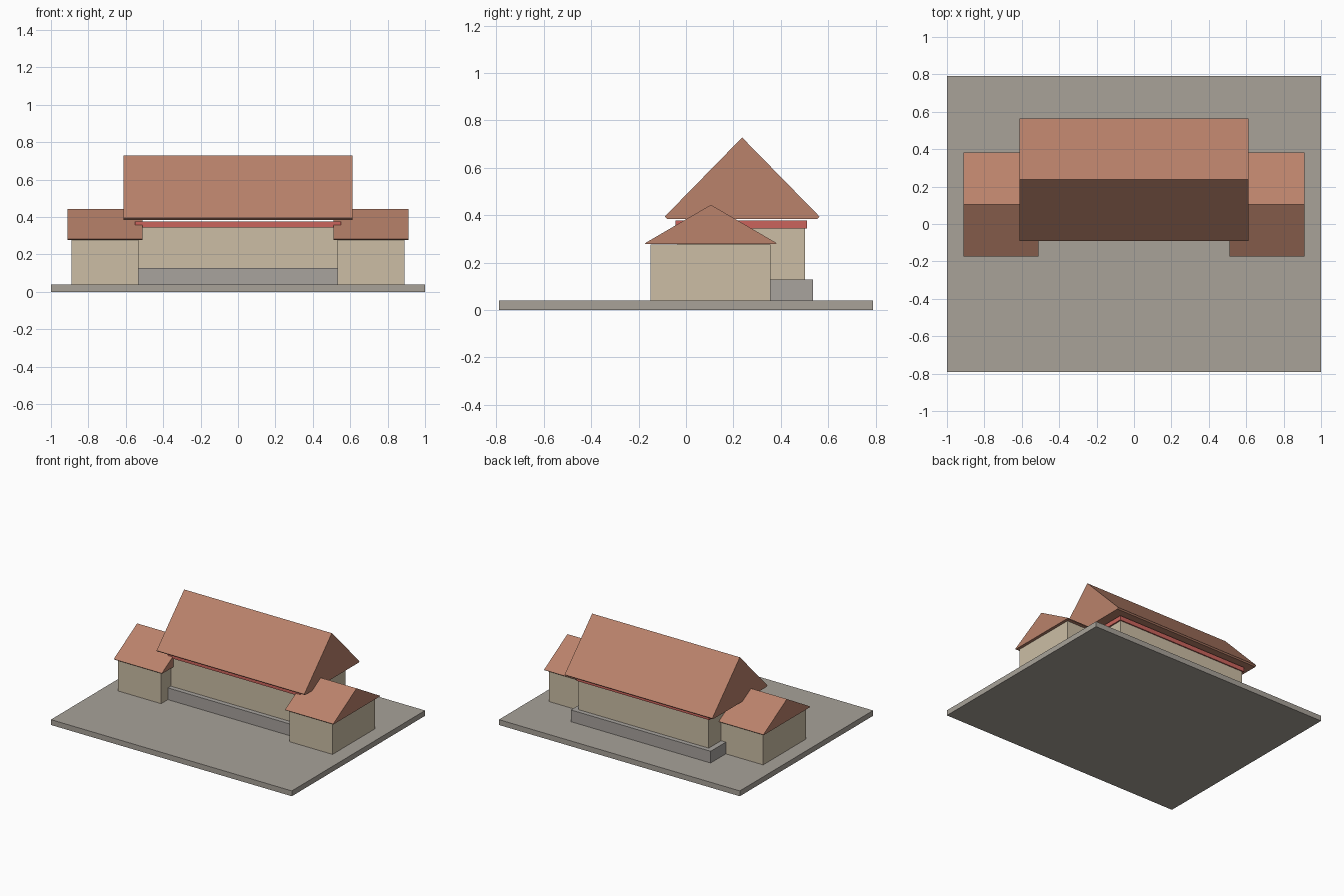
import bpy
import bmesh

cube = bpy.data.objects.get("Cube")
if cube:
    bpy.data.objects.remove(cube, do_unlink=True)


def linear(c):
    c /= 255
    return c / 12.92 if c <= 0.04045 else ((c + 0.055) / 1.055) ** 2.4


def material(name, *rgb):
    color = (*[linear(c) for c in rgb], 1)
    mat = bpy.data.materials.new(name)
    mat.use_nodes = True
    mat.diffuse_color = color
    mat.node_tree.nodes["Principled BSDF"].inputs["Base Color"].default_value = color
    return mat


paving = material("paving grey", 168, 162, 153)
stone = material("plinth grey", 168, 163, 158)
plaster = material("cream plaster", 204, 190, 165)
tile = material("terracotta tile", 186, 130, 107)
red = material("red beam", 203, 100, 92)


def extrude_profile(name, profile, x0, x1, mat):
    """Extrude a closed (y, z) profile along x."""
    bm = bmesh.new()
    face = bm.faces.new([bm.verts.new((x0, y, z)) for y, z in profile])
    new = bmesh.ops.extrude_face_region(bm, geom=[face])["geom"]
    verts = [v for v in new if isinstance(v, bmesh.types.BMVert)]
    bmesh.ops.translate(bm, verts=verts, vec=(x1 - x0, 0, 0))
    bmesh.ops.recalc_face_normals(bm, faces=bm.faces)
    mesh = bpy.data.meshes.new(name)
    bm.to_mesh(mesh)
    bm.free()
    mesh.materials.append(mat)
    obj = bpy.data.objects.new(name, mesh)
    bpy.context.collection.objects.link(obj)
    return obj


def box(name, x, y, z, mat):
    profile = [(y[0], z[0]), (y[1], z[0]), (y[1], z[1]), (y[0], z[1])]
    return extrude_profile(name, profile, *x, mat)


def gable_roof(name, x, ridge_y, half, z, lip, mat):
    """Gable prism whose eaves are cut square to the slope."""
    base, top = z
    profile = [(ridge_y - half, base + lip), (ridge_y, top), (ridge_y + half, base + lip),
               (ridge_y + half - lip, base), (ridge_y - half + lip, base)]
    return extrude_profile(name, profile, *x, mat)


# Ground slab and main hall
box("ground_slab", (-1, 1), (-0.79, 0.79), (0, 0.04), paving)
box("hall_plinth", (-0.58, 0.58), (-0.07, 0.536), (0.04, 0.128), stone)
box("hall_walls", (-0.54, 0.54), (-0.035, 0.502), (0.128, 0.36), plaster)
box("hall_beam", (-0.55, 0.55), (-0.045, 0.51), (0.344, 0.377), red)
gable_roof("hall_roof", (-0.613, 0.613), 0.237, 0.327, (0.385, 0.728), 0.009, tile)

# Side wings
for side, s in (("left", 1), ("right", -1)):
    box(side + "_wing_walls", sorted((s * 0.533, s * 0.89)), (-0.15, 0.356), (0.04, 0.277), plaster)
    gable_roof(side + "_wing_roof", sorted((s * 0.511, s * 0.911)), 0.105, 0.278,
               (0.278, 0.444), 0.004, tile)
